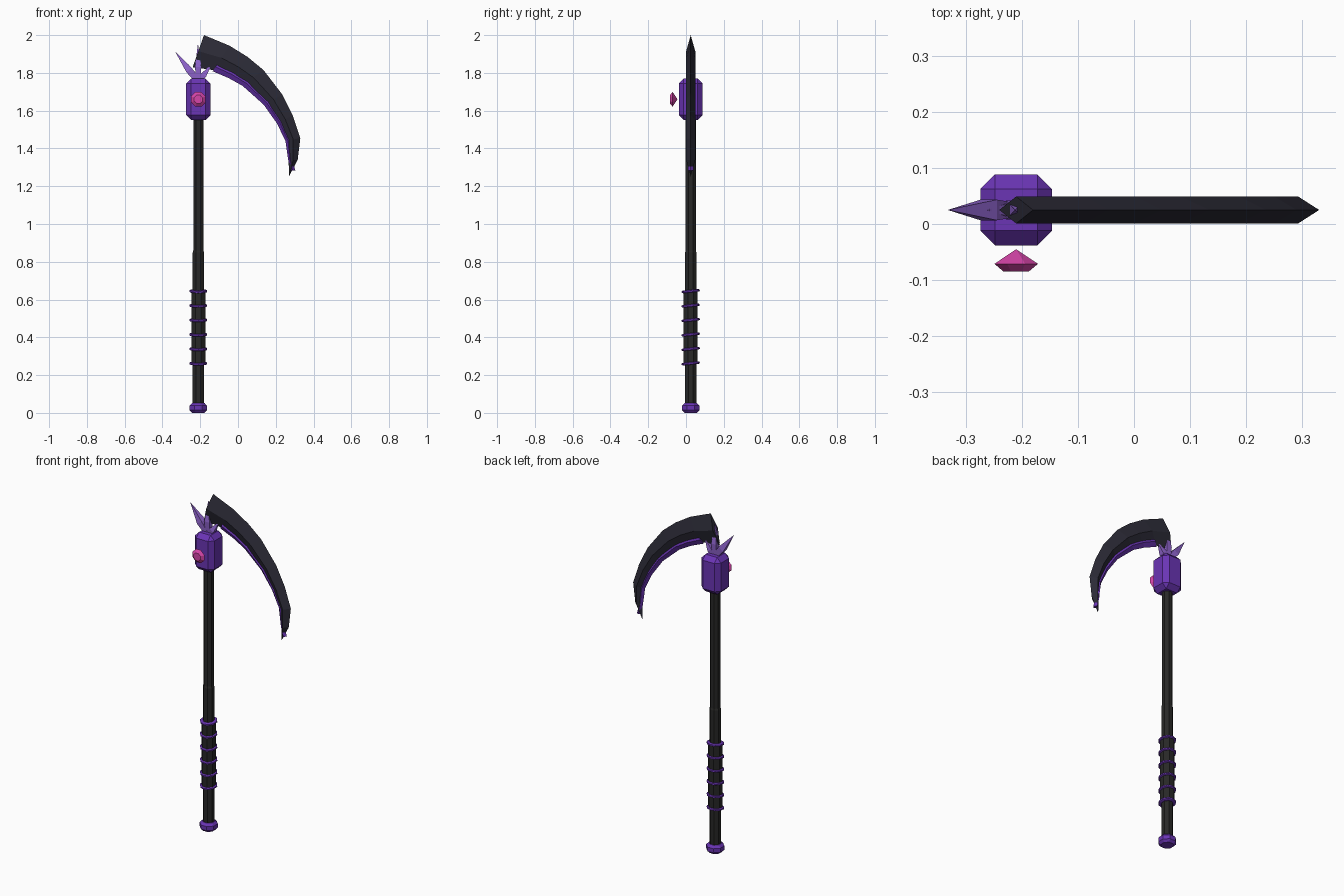
import bpy, bmesh, math
from mathutils import Vector, Matrix

cube = bpy.data.objects.get("Cube")
if cube:
    bpy.data.objects.remove(cube, do_unlink=True)

PX, PY = -0.21, 0.025  # axis of the shaft


def material(name, rgb):
    m = bpy.data.materials.new(name)
    m.use_nodes = True
    m.diffuse_color = (*rgb, 1)
    m.node_tree.nodes["Principled BSDF"].inputs["Base Color"].default_value = (*rgb, 1)
    return m


PURPLE = material("purple", (0.145, 0.035, 0.46))
LILAC = material("lilac", (0.28, 0.13, 0.62))
PINK = material("pink", (0.68, 0.06, 0.40))
STEEL = material("dark steel", (0.025, 0.024, 0.038))
BLACK = material("charcoal", (0.021, 0.021, 0.020))


def finish(name, bm, mat):
    bmesh.ops.remove_doubles(bm, verts=bm.verts, dist=0.0001)
    bmesh.ops.recalc_face_normals(bm, faces=bm.faces)
    mesh = bpy.data.meshes.new(name)
    bm.to_mesh(mesh)
    bm.free()
    mesh.materials.append(mat)
    ob = bpy.data.objects.new(name, mesh)
    bpy.context.collection.objects.link(ob)
    return ob


def loft(bm, rings):
    """Skin a list of equal-length point rings and cap both ends."""
    rows = [[bm.verts.new(p) for p in ring] for ring in rings]
    n = len(rows[0])
    for a, b in zip(rows, rows[1:]):
        for i in range(n):
            j = (i + 1) % n
            bm.faces.new((a[i], a[j], b[j], b[i]))
    bm.faces.new(rows[0])
    bm.faces.new(rows[-1])


def turned(name, profile, sides, mat, matrix):
    """Revolve (radius, height) pairs about local z."""
    bm = bmesh.new()
    angles = [2 * math.pi * (i + 0.5) / sides for i in range(sides)]
    loft(bm, [[(r * math.cos(a), r * math.sin(a), h) for a in angles] for r, h in profile])
    bm.transform(matrix)
    return finish(name, bm, mat)


def at(z):
    return Matrix.Translation((PX, PY, z))


# Shaft, grip and pommel
turned("shaft", [(0.032, 0.03), (0.032, 0.85), (0.029, 0.86), (0.029, 1.60)], 8, BLACK, at(0))
turned("grip", [(0.040, 0.26), (0.040, 0.645)], 8, BLACK, at(0))
turned("pommel", [(0.036, 0), (0.050, 0.014), (0.050, 0.038), (0.036, 0.052)], 8, PURPLE, at(0))

# Tilted rings around the grip
for i in range(6):
    tilt = Matrix.Rotation(math.radians(6), 4, 'X')
    turned("grip_ring_%d" % (i + 1),
           [(0.041, -0.007), (0.048, -0.004), (0.048, 0.004), (0.041, 0.007)],
           10, PURPLE, at(0.262 + i * 0.0765) @ tilt)

# Chamfered head block
bm = bmesh.new()
bmesh.ops.create_cube(bm, size=1)
bm.transform(at(1.66) @ Matrix.Diagonal((0.128, 0.126, 0.22, 1)))
bmesh.ops.bevel(bm, geom=bm.edges[:], offset=0.026, segments=1, affect='EDGES')
finish("head_block", bm, PURPLE)

# Floating gem: flat table forward, point backward
turned("gem", [(0.024, 0.085), (0.042, 0.071), (0.0, 0.045)], 8, PINK,
       Matrix.Translation((PX, 0, 1.66)) @ Matrix.Rotation(math.pi / 2, 4, 'X'))


# Crown spikes
def spike(name, tip, radius):
    base = Vector((PX, PY, 1.75))
    axis = Vector((tip[0], PY, tip[1])) - base
    length = axis.length
    turn = axis.to_track_quat('Z', 'Y').to_matrix().to_4x4()
    turned(name, [(radius * 0.6, 0), (radius, length * 0.4), (0, length)], 4, LILAC,
           Matrix.Translation(base) @ turn)


spike("long_spike", (-0.332, 1.912), 0.026)
spike("middle_spike", (-0.212, 1.955), 0.024)
spike("right_spike", (-0.262, 1.845), 0.019)
spike("left_spike", (-0.140, 1.845), 0.022)

# Curved blade: matching points along the back and the cutting edge
back = [(-0.18, 2.0), (-0.045, 1.944), (0.05, 1.885), (0.135, 1.815), (0.235, 1.685),
        (0.29, 1.575), (0.33, 1.455), (0.316, 1.34), (0.27, 1.252)]
edge = [(-0.24, 1.83), (-0.13, 1.815), (-0.045, 1.778), (0.03, 1.735), (0.14, 1.635),
        (0.21, 1.535), (0.255, 1.44), (0.268, 1.34), (0.27, 1.252)]


def diamond(outer, inner, half, t=0.5):
    o, i = Vector((outer[0], PY, outer[1])), Vector((inner[0], PY, inner[1]))
    mid, side = o.lerp(i, t), Vector((0, half, 0))
    return [o, mid + side, i, mid - side]


bm = bmesh.new()
last = len(back) - 1
rings = [diamond(o, i, 0.024) for o, i in zip(back[:last], edge[:last])]
loft(bm, rings)
# Replace the last cap with a pointed tip
bm.faces.ensure_lookup_table()
cap = bm.faces[-1]
corners = list(cap.verts)
bm.faces.remove(cap)
tip = bm.verts.new((back[last][0], PY, back[last][1]))
for a, b in zip(corners, corners[1:] + corners[:1]):
    bm.faces.new((a, b, tip))
finish("blade", bm, STEEL)

# Purple lining that peeks out along the cutting edge and near the tip
lining = []
for o, i in zip(back[1:last], edge[1:last]):
    o, i = Vector(o), Vector(i)
    lining.append(diamond(i.lerp(o, 0.4), i.lerp(o, -0.05), 0.014, 0.6))
lining.append(diamond((0.304, 1.282), (0.276, 1.282), 0.014))
bm = bmesh.new()
loft(bm, lining)
finish("blade_lining", bm, PURPLE)
